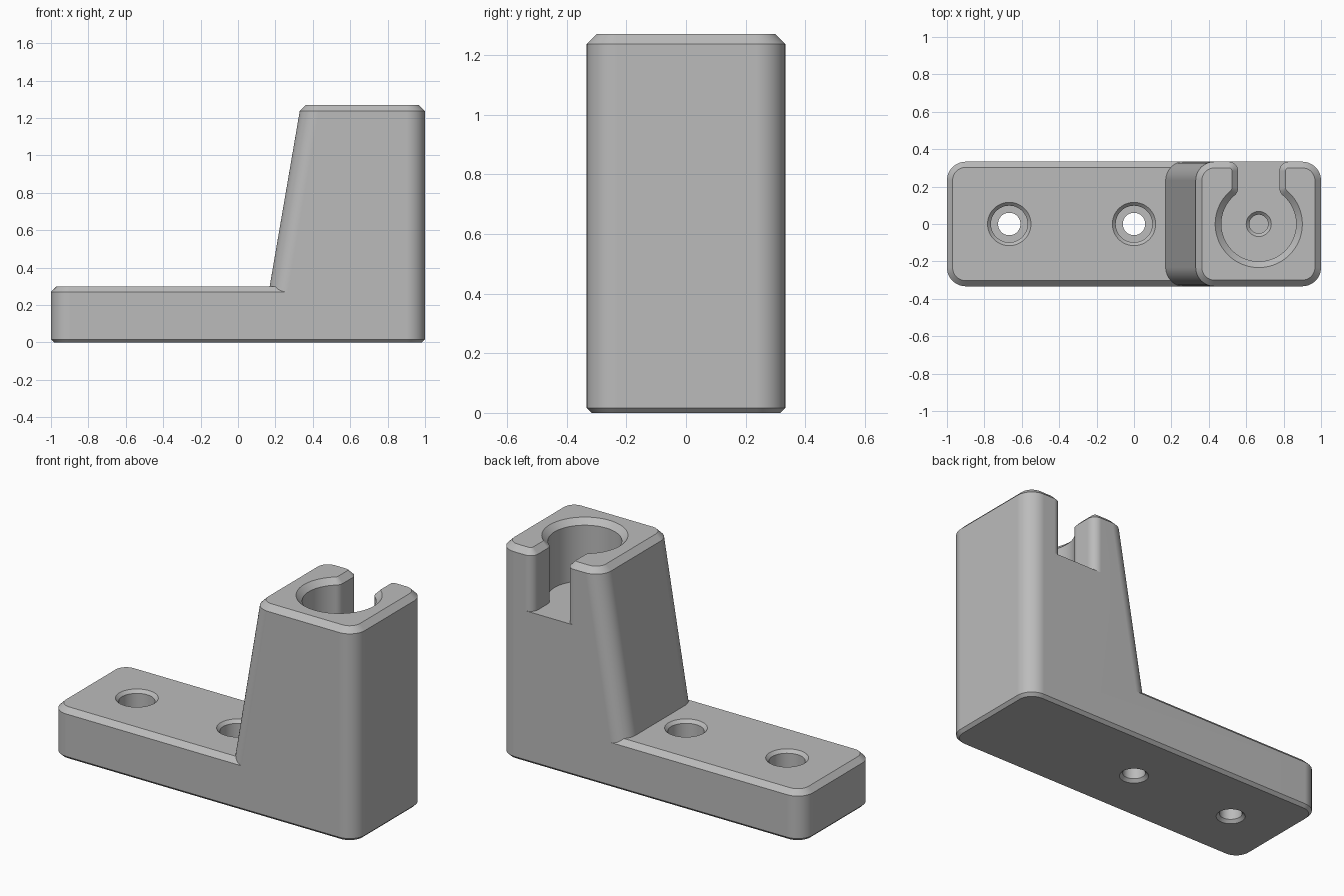
import bpy, bmesh
from math import cos, sin, pi, sqrt, atan2

cube = bpy.data.objects.get("Cube")
if cube:
    bpy.data.objects.remove(cube, do_unlink=True)

grey = bpy.data.materials.new("light_grey")
grey.use_nodes = True
grey.diffuse_color = (0.5, 0.5, 0.5, 1)
grey.node_tree.nodes["Principled BSDF"].inputs["Base Color"].default_value = (0.5, 0.5, 0.5, 1)

DEPTH = 0.333      # half depth of the bracket
CORNER = 0.1       # vertical corner radius
BEVEL = 0.033      # upper chamfer
FOOT = 0.017       # lower chamfer
TOP = 1.27
SOCKET_X = 0.667


def arc(cx, cy, r, start, end, steps=12):
    angles = [start + (end - start) * i / steps for i in range(steps + 1)]
    return [(cx + r * cos(a), cy + r * sin(a)) for a in angles]


def rounded_rect(x0, x1, inset=0.0):
    """Rounded rectangle outline, shrunk by inset."""
    cx0, cx1, cy, r = x0 + CORNER, x1 - CORNER, DEPTH - CORNER, CORNER - inset
    points = []
    for i, (cx, y) in enumerate([(cx1, cy), (cx0, cy), (cx0, -cy), (cx1, -cy)]):
        points += arc(cx, y, r, i * pi / 2, (i + 1) * pi / 2)
    return points


def socket_outline(grow=0.0):
    """Round socket joined to a rear slot with rounded lips, enlarged by grow."""
    radius, half, fillet, lip = 0.2, 0.11, 0.055, 0.05
    fx = half + fillet
    fy = sqrt((radius + fillet) ** 2 - fx ** 2)
    a = atan2(fy, fx)
    side = arc(0, 0, radius + grow, -pi / 2, a, 40)
    side += arc(fx, fy, fillet - grow, a + pi, pi, 10)
    side += arc(half + lip, DEPTH - lip, lip - grow, pi, pi / 2)
    side.append((half + lip, DEPTH + 0.1))
    mirrored = [(-x, y) for x, y in reversed(side[1:])]
    return [(x + SOCKET_X, y) for x, y in side + mirrored]


def loft(name, rings):
    """Closed solid through (z, outline) rings with equal point counts."""
    bm = bmesh.new()
    loops = [[bm.verts.new((x, y, z)) for x, y in outline] for z, outline in rings]
    for low, high in zip(loops, loops[1:]):
        for i in range(len(low)):
            j = (i + 1) % len(low)
            bm.faces.new((low[i], low[j], high[j], high[i]))
    bm.faces.new(loops[0][::-1])
    bm.faces.new(loops[-1])
    bmesh.ops.recalc_face_normals(bm, faces=bm.faces)
    mesh = bpy.data.meshes.new(name)
    bm.to_mesh(mesh)
    bm.free()
    mesh.materials.append(grey)
    obj = bpy.data.objects.new(name, mesh)
    bpy.context.collection.objects.link(obj)
    return obj


def turned(name, x, profile):
    """Solid of revolution from (z, radius) pairs."""
    return loft(name, [(z, arc(x, 0, r, 0, 2 * pi, 48)[:-1]) for z, r in profile])


def combine(target, tool, operation):
    mod = target.modifiers.new(operation.lower(), "BOOLEAN")
    mod.object, mod.operation, mod.solver = tool, operation, "EXACT"
    bpy.context.view_layer.objects.active = target
    bpy.ops.object.modifier_apply(modifier=mod.name)
    bpy.data.objects.remove(tool, do_unlink=True)


# Mounting plate with chamfered rims
bracket = loft("bracket_body", [
    (0, rounded_rect(-1, 1, FOOT)),
    (FOOT, rounded_rect(-1, 1)),
    (0.3 - 0.03, rounded_rect(-1, 1)),
    (0.3, rounded_rect(-1, 1, 0.03)),
])

# Tower with one leaning side
tower = loft("tower", [
    (0.1, rounded_rect(0.135, 1)),
    (TOP - BEVEL, rounded_rect(0.33, 1)),
    (TOP, rounded_rect(0.33, 1, BEVEL)),
])
combine(bracket, tower, "UNION")

# Socket open to the rear
socket = loft("socket_cutter", [
    (0.905, socket_outline()),
    (TOP - BEVEL, socket_outline()),
    (TOP, socket_outline(BEVEL)),
    (TOP + 0.1, socket_outline(BEVEL)),
])
combine(bracket, socket, "DIFFERENCE")

# Blind pilot hole in the socket floor
pilot = turned("pilot_cutter", SOCKET_X, [(0.6, 0.05), (0.888, 0.05), (0.905, 0.067), (0.95, 0.067)])
combine(bracket, pilot, "DIFFERENCE")

# Counterbored screw holes
for x in (-0.667, 0):
    screw = turned("screw_cutter", x, [
        (-0.1, 0.077), (0, 0.077), (FOOT, 0.06), (0.1, 0.06),
        (0.1, 0.098), (0.282, 0.098), (0.3, 0.116), (0.4, 0.116),
    ])
    combine(bracket, screw, "DIFFERENCE")

# Clean up coplanar seams, then shade
bm = bmesh.new()
bm.from_mesh(bracket.data)
bmesh.ops.remove_doubles(bm, verts=bm.verts, dist=0.0002)
bmesh.ops.dissolve_limit(bm, angle_limit=0.005, verts=bm.verts, edges=bm.edges)
bm.to_mesh(bracket.data)
bm.free()
bpy.ops.object.select_all(action="DESELECT")
bracket.select_set(True)
bpy.context.view_layer.objects.active = bracket
bpy.ops.object.shade_smooth_by_angle(angle=pi / 6)
weighted = bracket.modifiers.new("weighted_normals", "WEIGHTED_NORMAL")
weighted.keep_sharp = True
